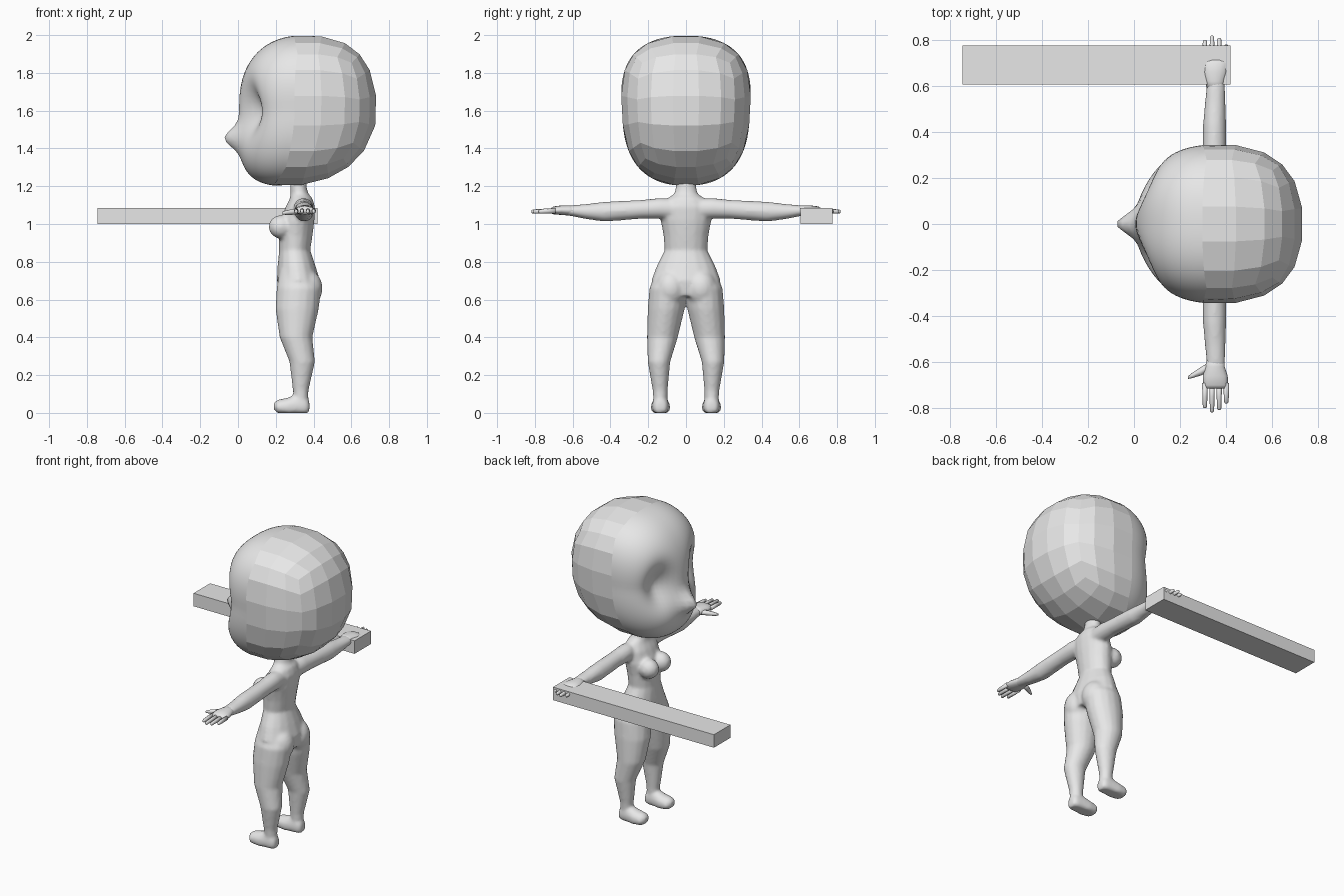
import bpy
import bmesh
from math import cos, sin, pi, exp
from mathutils import Vector, Matrix

cube = bpy.data.objects.get("Cube")
if cube:
    bpy.data.objects.remove(cube, do_unlink=True)

grey = bpy.data.materials.new("plain grey")
grey.use_nodes = True
grey.diffuse_color = (0.8, 0.8, 0.8, 1)
grey.node_tree.nodes["Principled BSDF"].inputs["Base Color"].default_value = (0.8, 0.8, 0.8, 1)


def finish(bm, name, smooth=True):
    """Turn a bmesh into a named object with the shared material."""
    bmesh.ops.recalc_face_normals(bm, faces=bm.faces)
    mesh = bpy.data.meshes.new(name)
    if smooth:
        for face in bm.faces:
            face.smooth = True
    bm.to_mesh(mesh)
    bm.free()
    mesh.materials.append(grey)
    obj = bpy.data.objects.new(name, mesh)
    bpy.context.collection.objects.link(obj)
    return obj


def loft(bm, axis, stations, sides=16):
    """Skin elliptical rings: (position on axis, centre a, centre b, radius a, radius b)."""
    others = [i for i in range(3) if i != axis]
    rings = []
    for t, a, b, ra, rb in stations:
        ring = []
        for n in range(sides):
            angle = 2 * pi * n / sides
            co = Vector()
            co[axis] = t
            co[others[0]] = a + ra * cos(angle)
            co[others[1]] = b + rb * sin(angle)
            ring.append(bm.verts.new(co))
        rings.append(ring)
    for low, high in zip(rings, rings[1:]):
        for n in range(sides):
            m = (n + 1) % sides
            bm.faces.new((low[n], low[m], high[m], high[n]))
    bm.faces.new(rings[0])
    bm.faces.new(rings[-1])
    return [v for ring in rings for v in ring]


def ball(bm, centre, radii):
    matrix = Matrix.Translation(centre) @ Matrix.Diagonal((*radii, 1))
    bmesh.ops.create_uvsphere(bm, u_segments=20, v_segments=12, radius=1, matrix=matrix)


# Body: torso, legs, feet and arms merged into one smooth skin
body = bmesh.new()
loft(body, 2, [
    (0.62, 0.325, 0, 0.1, 0.12), (0.7, 0.32, 0, 0.115, 0.185),
    (0.78, 0.31, 0, 0.1, 0.155), (0.86, 0.3, 0, 0.083, 0.114),
    (0.94, 0.305, 0, 0.09, 0.12), (1.02, 0.315, 0, 0.09, 0.135),
    (1.09, 0.33, 0, 0.078, 0.135), (1.135, 0.335, 0, 0.06, 0.1),
    (1.16, 0.325, 0, 0.048, 0.062), (1.2, 0.32, 0, 0.043, 0.054),
    (1.32, 0.32, 0, 0.043, 0.054)])
for side in (-1, 1):
    loft(body, 2, [
        (0.03, 0.335, side * 0.135, 0.035, 0.036), (0.12, 0.332, side * 0.137, 0.042, 0.04),
        (0.27, 0.34, side * 0.143, 0.068, 0.06), (0.4, 0.307, side * 0.125, 0.087, 0.082),
        (0.55, 0.313, side * 0.105, 0.115, 0.098), (0.66, 0.322, side * 0.094, 0.118, 0.1),
        (0.76, 0.31, side * 0.07, 0.09, 0.08)])
    foot = loft(body, 0, [
        (0.19, side * 0.135, 0.035, 0.025, 0.02), (0.21, side * 0.135, 0.03, 0.047, 0.04),
        (0.26, side * 0.135, 0.03, 0.052, 0.05), (0.31, side * 0.135, 0.035, 0.046, 0.065),
        (0.355, side * 0.135, 0.035, 0.042, 0.06), (0.378, side * 0.135, 0.03, 0.028, 0.035)])
    for v in foot:
        v.co.z = max(v.co.z, 0)
    loft(body, 1, [
        (side * 0.06, 0.345, 1.08, 0.05, 0.055), (side * 0.14, 0.347, 1.083, 0.053, 0.055),
        (side * 0.23, 0.35, 1.078, 0.05, 0.05), (side * 0.43, 0.35, 1.065, 0.051, 0.053),
        (side * 0.53, 0.353, 1.066, 0.045, 0.04), (side * 0.6, 0.355, 1.07, 0.041, 0.03),
        (side * 0.64, 0.355, 1.07, 0.036, 0.024)])
    ball(body, (0.228, side * 0.062, 0.985), (0.066, 0.06, 0.062))
    ball(body, (0.36, side * 0.08, 0.66), (0.088, 0.085, 0.1))
skin = finish(body, "body")
remesh = skin.modifiers.new("merge", "REMESH")
remesh.mode = "VOXEL"
remesh.voxel_size = 0.01
remesh.use_smooth_shade = True
relax = skin.modifiers.new("relax", "SMOOTH")
relax.iterations = 6

# Hands: palm, four fingers and a thumb
for side, label in ((1, "front_of_stick"), (-1, "empty")):
    hand = bmesh.new()
    loft(hand, 1, [
        (side * 0.58, 0.355, 1.07, 0.038, 0.026), (side * 0.62, 0.352, 1.072, 0.042, 0.027),
        (side * 0.66, 0.353, 1.073, 0.054, 0.025), (side * 0.7, 0.355, 1.072, 0.054, 0.021),
        (side * 0.715, 0.355, 1.07, 0.047, 0.014)])
    for n, tip in enumerate((0.8, 0.818, 0.808, 0.78)):
        x = 0.308 + n * 0.031
        loft(hand, 1, [
            (side * 0.69, x, 1.07, 0.012, 0.014), (side * 0.75, x, 1.068, 0.011, 0.013),
            (side * (tip - 0.006), x, 1.066, 0.009, 0.011), (side * tip, x, 1.066, 0.005, 0.006)], 8)
    loft(hand, 0, [
        (0.33, side * 0.62, 1.068, 0.022, 0.016), (0.29, side * 0.64, 1.064, 0.018, 0.015),
        (0.255, side * 0.657, 1.06, 0.012, 0.012), (0.235, side * 0.667, 1.058, 0.006, 0.007)], 8)
    finish(hand, "left_hand" if side < 0 else "right_hand")


# Head: a faceted block-sphere with a finer, smooth sculpted face
def head_point(co):
    """Place a direction on the skull, then press in eye sockets and pull out the nose."""
    power = 2.4
    size = sum(abs(c) ** power for c in co) ** (1 / power)
    u, v, w = co / size
    x = 0.37 + 0.367 * u - 0.11 * min(w, 0) ** 2
    y = 0.34 * v * (1 + 0.13 * max(w, 0))
    z = 1.6 + 0.4 * w
    if u < 0:
        socket = exp(-((abs(y) - 0.17) / 0.085) ** 2 - ((z - 1.6) / 0.13) ** 2)
        x += 0.095 * socket
        y *= 1 - 0.1 * socket
        x -= 0.08 * exp(-(y / 0.05) ** 2 - ((z - 1.455) / 0.06) ** 2)
    return Vector((x, y, z))


head = bmesh.new()
bmesh.ops.create_cube(head, size=2)
bmesh.ops.subdivide_edges(head, edges=head.edges[:], cuts=4, use_grid_fill=True)
face_part = [f for f in head.faces if f.calc_center_median().x < -0.3]
face_edges = list({e for f in face_part for e in f.edges})
bmesh.ops.subdivide_edges(head, edges=face_edges, cuts=4, use_grid_fill=True)
for f in head.faces:
    f.smooth = f.calc_center_median().x < -0.2
for v in head.verts:
    v.co = head_point(v.co)
finish(head, "head", smooth=False)

# Stick held flat under the hand
stick = bmesh.new()
low, high = Vector((-0.745, 0.605, 1.0)), Vector((0.42, 0.775, 1.085))
bmesh.ops.create_cube(stick, size=1, matrix=Matrix.Translation((low + high) / 2)
                      @ Matrix.Diagonal((*(high - low), 1)))
finish(stick, "stick", smooth=False)
